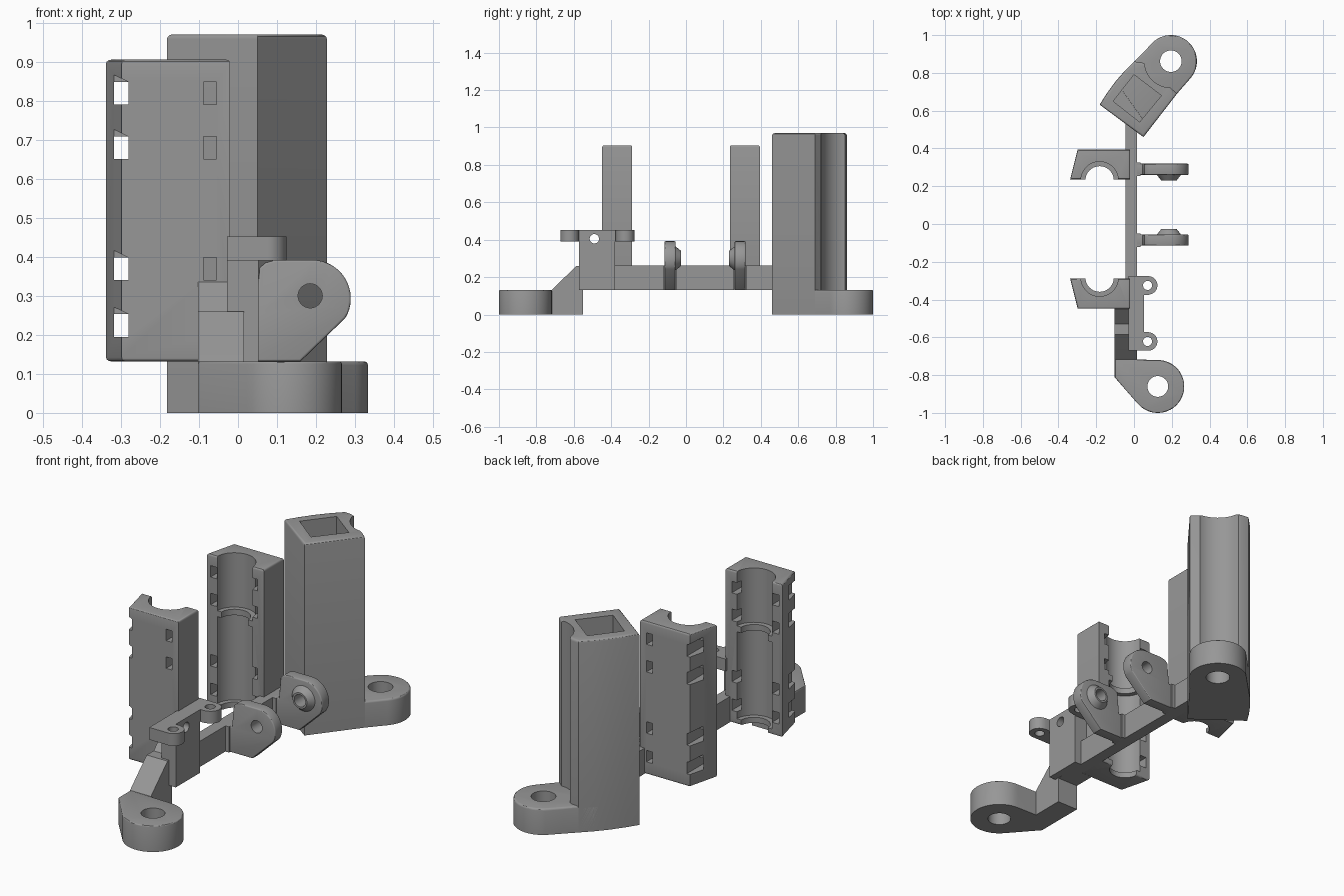
import bpy, bmesh, math
from mathutils import Vector, Matrix

if "Cube" in bpy.data.objects:
    bpy.data.objects.remove(bpy.data.objects["Cube"])

grey = bpy.data.materials.new("plain grey")
grey.diffuse_color = (0.31, 0.31, 0.31, 1)
grey.use_nodes = True
grey.node_tree.nodes["Principled BSDF"].inputs["Base Color"].default_value = grey.diffuse_color


def arc(cx, cy, r, a0, a1, n=16):
    """Points along an arc, angles in degrees."""
    return [(cx + r * math.cos(math.radians(a0 + (a1 - a0) * i / n)),
             cy + r * math.sin(math.radians(a0 + (a1 - a0) * i / n))) for i in range(n + 1)]


def prism(name, pts, lo, hi, axis="z", bevel=0.0, ends=(1, 1)):
    """Extrude a 2D outline from lo to hi; bevel rounds the chosen end rims."""
    bm = bmesh.new()

    def place(p, h):
        return {"z": (p[0], p[1], h), "y": (p[0], h, p[1]), "x": (h, p[0], p[1])}[axis]
    low = [bm.verts.new(place(p, lo)) for p in pts]
    high = [bm.verts.new(place(p, hi)) for p in pts]
    caps = [bm.faces.new(low), bm.faces.new(high)]
    for i in range(len(pts)):
        j = (i + 1) % len(pts)
        bm.faces.new((low[i], low[j], high[j], high[i]))
    bmesh.ops.recalc_face_normals(bm, faces=bm.faces)
    if bevel:
        edges = [e for cap, use in zip(caps, ends) if use for e in cap.edges]
        bmesh.ops.bevel(bm, geom=edges, offset=bevel, segments=3, profile=0.5, affect="EDGES")
    me = bpy.data.meshes.new(name)
    bm.to_mesh(me)
    bm.free()
    me.materials.append(grey)
    ob = bpy.data.objects.new(name, me)
    bpy.context.collection.objects.link(ob)
    return ob


def box(name, x, y, z, bevel=0.0):
    return prism(name, [(x[0], y[0]), (x[1], y[0]), (x[1], y[1]), (x[0], y[1])], z[0], z[1], bevel=bevel)


def rod(cx, cy, r, lo, hi, axis="z", n=40):
    return prism("cutter", arc(cx, cy, r, 0, 360 - 360 / n, n - 1), lo, hi, axis)


def activate(ob):
    bpy.ops.object.select_all(action="DESELECT")
    ob.select_set(True)
    bpy.context.view_layer.objects.active = ob


def cut(ob, *cutters):
    activate(ob)
    for c in cutters:
        m = ob.modifiers.new("cut", "BOOLEAN")
        m.operation, m.solver, m.object = "DIFFERENCE", "EXACT", c
        bpy.ops.object.modifier_apply(modifier=m.name)
        bpy.data.objects.remove(c)
    return ob


def mirror_copy(ob, name, y_mid):
    """Mirrored duplicate across the plane y = y_mid."""
    me = ob.data.copy()
    me.transform(Matrix.Translation((0, 2 * y_mid, 0)) @ Matrix.Scale(-1, 4, (0, 1, 0)))
    me.flip_normals()
    new = bpy.data.objects.new(name, me)
    bpy.context.collection.objects.link(new)
    return new


# Rear tower with square socket and a round groove above the foot hole
CX, CY = 0.195, 0.862
left_side = [(0.0, 0.86), (-0.05, 0.81), (-0.10, 0.752), (-0.145, 0.69), (-0.182, 0.632)]
tower = prism("rear_tower", [(0.05, 0.46), (0.228, 0.69), (0.19, 0.724), (0.12, 0.80), (0.07, 0.843), (0.04, 0.856)]
              + left_side, 0, 0.97, bevel=0.012, ends=(0, 1))
socket = prism("cutter", [(0.0, 0.79), (0.145, 0.68), (0.03, 0.54), (-0.11, 0.65)], 0.13, 1.1)
cut(tower, rod(CX, CY, 0.14, 0.13, 1.1, n=64), socket)

# Rear foot
rear_foot = prism("rear_foot", [(0.08, 0.50), (0.228, 0.69)] + arc(CX, CY, 0.138, -42, 128, 28)
                  + [(0.05, 0.91)] + left_side[:3], 0, 0.132, bevel=0.01, ends=(0, 1))
cut(rear_foot, rod(CX, CY, 0.057, -0.1, 0.3))

# Front foot with its connector and ramp
front_foot = prism("front_foot", [(-0.102, -0.715), (-0.102, -0.812)] + arc(0.126, -0.86, 0.14, 222, 450, 36),
                   0, 0.132, bevel=0.006, ends=(0, 1))
cut(front_foot, rod(0.126, -0.86, 0.055, -0.1, 0.3))
box("foot_connector", (-0.102, 0.015), (-0.72, -0.55), (0, 0.132))
prism("ramp", [(-0.72, 0.13), (-0.70, 0.15), (-0.585, 0.26), (-0.53, 0.26), (-0.45, 0.335),
               (-0.44, 0.335), (-0.44, 0.132)], -0.102, 0.015, "x")

# Main beam
box("main_beam", (-0.045, 0.015), (-0.45, 0.53), (0.132, 0.262))

# Bracket body with cross hole, and top plate with two eyelets
body = box("bracket_body", (-0.028, 0.052), (-0.572, -0.38), (0.132, 0.45))
cut(body, rod(-0.49, 0.405, 0.025, -0.3, 0.3, "x", 24))
plate = prism("bracket_plate", [(-0.028, -0.67), (0.075, -0.67)] + arc(0.075, -0.622, 0.049, -80, 80)
              + [(0.075, -0.572), (0.052, -0.572), (0.052, -0.376), (0.075, -0.376)]
              + arc(0.075, -0.325, 0.049, -80, 80) + [(0.075, -0.275), (-0.028, -0.275)], 0.39, 0.452)
cut(plate, rod(0.072, -0.622, 0.024, 0.3, 0.6, n=24), rod(0.072, -0.325, 0.024, 0.3, 0.6, n=24),
    rod(-0.49, 0.405, 0.025, -0.3, 0.3, "x", 24))

# Half-round clamp shells with stepped bore and tie slots
YB = -0.288
shell = prism("front_clamp_shell", [(-0.338, YB), (-0.298, -0.448), (-0.02, -0.448), (-0.02, YB)],
              0.132, 0.905, bevel=0.01)
cutters = [rod(-0.182, YB + 0.004, 0.075, 0, 1),
           rod(-0.182, YB + 0.004, 0.099, 0.16, 0.60),
           rod(-0.182, YB + 0.004, 0.099, 0.63, 1)]
for z in (0.195, 0.34, 0.65, 0.79):
    cutters.append(box("cutter", (-0.318, -0.281), (-0.6, -0.2), (z, z + 0.058)))
    cutters.append(box("cutter", (-0.089, -0.055), (-0.6, -0.2), (z, z + 0.058)))
    # corner notch with a sloping roof
    cutters.append(prism("cutter", [(-0.38, z), (-0.281, z), (-0.281, z + 0.058),
                                    (-0.318, z + 0.076), (-0.38, z + 0.076)], -0.6, -0.37, "y"))
cut(shell, *cutters)
rear_shell = mirror_copy(shell, "rear_clamp_shell", -0.0265)

# Pivot lugs with conical bosses facing each other
outline = ([(0.012, 0.132), (0.16, 0.132), (0.275, 0.243)] + arc(0.190, 0.293, 0.099, -22, 90, 18)
           + [(0.095, 0.392), (0.07, 0.385), (0.055, 0.372), (0.045, 0.262), (0.012, 0.262)])
lug = prism("front_lug", outline, -0.115, -0.056, "y", bevel=0.006)
cut(lug, rod(0.185, 0.30, 0.031, -0.3, 0.1, "y"))
boss = rod(0.185, 0.30, 0.067, -0.06, -0.026, "y")
boss.name = "front_lug_boss"
for v in boss.data.vertices:
    if v.co.y > -0.03:
        v.co.x = 0.185 + (v.co.x - 0.185) * 0.6
        v.co.z = 0.30 + (v.co.z - 0.30) * 0.6
cut(boss, rod(0.185, 0.30, 0.031, -0.3, 0.1, "y"))
neck = box("front_lug_neck", (0.0, 0.035), (-0.122, -0.05), (0.132, 0.262))
for ob in (lug, boss, neck):
    mirror_copy(ob, ob.name.replace("front", "rear"), 0.102)

# Smooth the round walls, keep corners sharp
for ob in list(bpy.context.collection.objects):
    activate(ob)
    bpy.ops.object.shade_smooth_by_angle(angle=math.radians(30))
